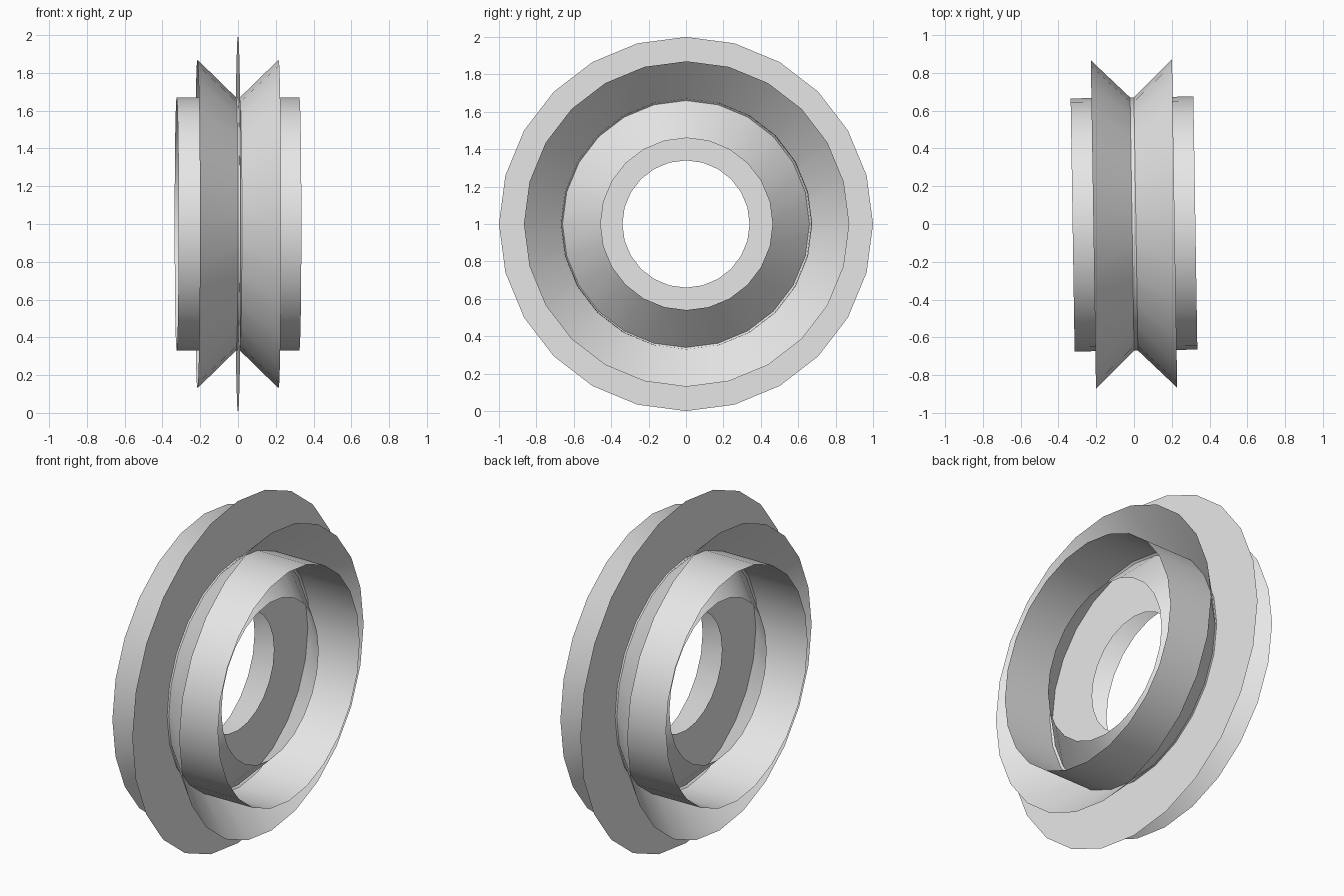
import bpy, bmesh, math

if "Cube" in bpy.data.objects:
    bpy.data.objects.remove(bpy.data.objects["Cube"])

SIDES = 24
TILT = math.radians(0.9)   # the whole wheel is turned very slightly about z

grey = bpy.data.materials.new("light_grey")
grey.diffuse_color = (0.8, 0.8, 0.8, 1)
grey.use_nodes = True
grey.node_tree.nodes["Principled BSDF"].inputs["Base Color"].default_value = grey.diffuse_color


def lathe(name, profile, smooth=True):
    """Open sheet swept around the x axis from (x, radius) points."""
    bm = bmesh.new()
    rings = []
    for x, r in profile:
        ring = []
        for i in range(SIDES):
            a = 2 * math.pi * i / SIDES
            ring.append(bm.verts.new((x, r * math.sin(a), r * math.cos(a))))
        rings.append(ring)
    for lo, hi in zip(rings, rings[1:]):
        for i in range(SIDES):
            j = (i + 1) % SIDES
            f = bm.faces.new((lo[i], lo[j], hi[j], hi[i]))
            f.smooth = smooth
    bmesh.ops.recalc_face_normals(bm, faces=bm.faces)
    me = bpy.data.meshes.new(name)
    bm.to_mesh(me)
    bm.free()
    me.materials.append(grey)
    ob = bpy.data.objects.new(name, me)
    ob.location = (0, 0, 1)
    ob.rotation_euler = (0, 0, TILT)
    bpy.context.collection.objects.link(ob)
    return ob


# flat centre disc with a round hole
lathe("centre_disc", [(0, 0.34), (0, 1.0)], smooth=False)

# straight band through the disc
lathe("band", [(-0.325, 0.67), (0.325, 0.67)])

# two crossing cones, mirrored left and right
for side, label in ((-1, "left"), (1, "right")):
    lathe(label + "_cone", [(side * 0.215, 0.87), (-side * 0.205, 0.46)])
